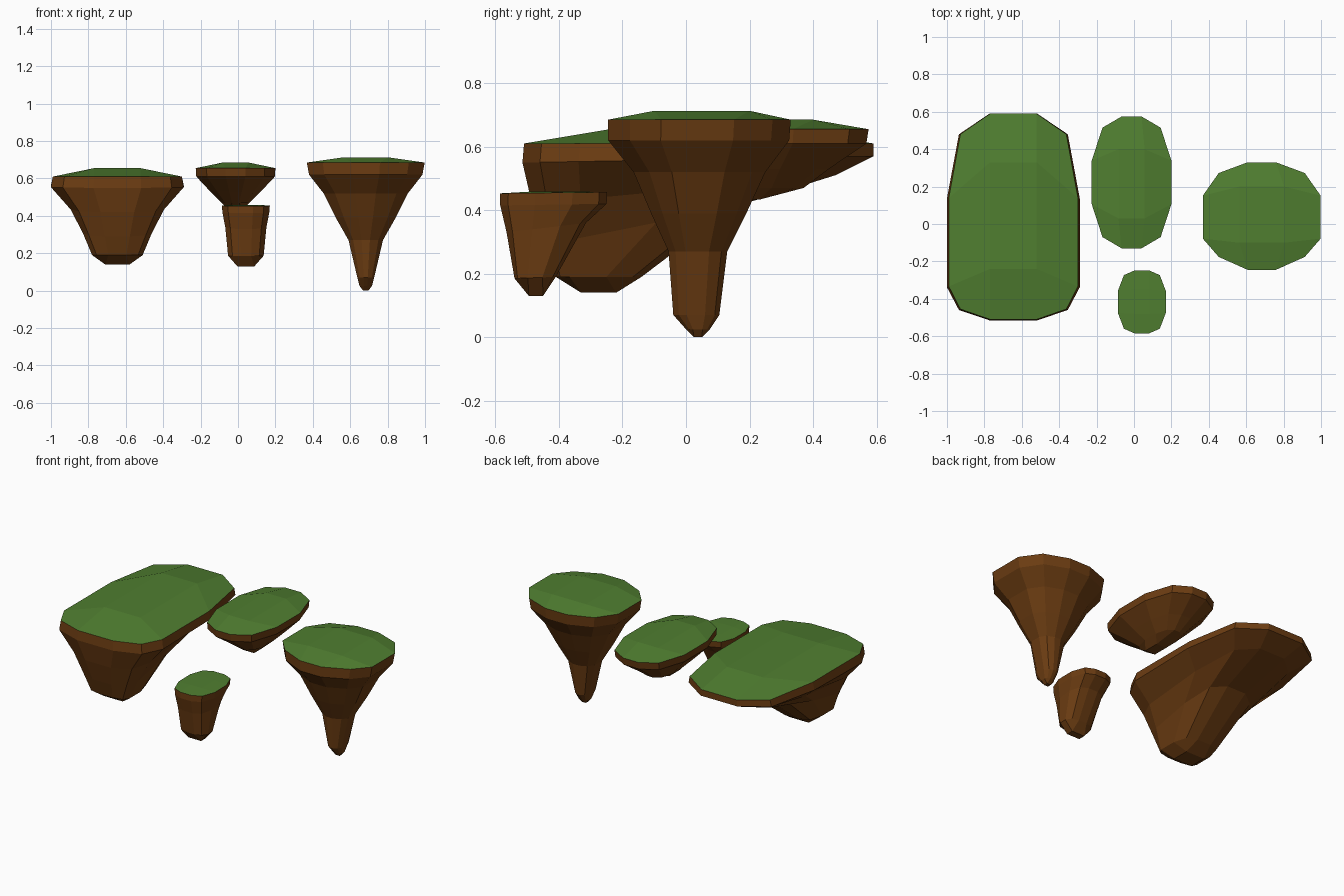
import bpy, bmesh

def material(name, rgb):
    m = bpy.data.materials.new(name)
    m.diffuse_color = (*rgb, 1)
    return m

GRASS = material("grass green", (0.08, 0.21, 0.03))
EARTH = material("earth brown", (0.15, 0.046, 0.006))

def island(name, cx, shape, top, rings, bottom):
    """Loft twelve-sided rings (half width, y front, y back, z front, z back).
    shape = mid x, corner x, corner y front/back, side y front/back (fractions).
    top and bottom are the four inner points of each cap, as a ring."""
    mx, kx, kf, kb, sf, sb = shape
    outline = [(-kx, kf), (-mx, -1), (mx, -1), (kx, kf), (1, sf), (1, sb),
               (kx, kb), (mx, 1), (-mx, 1), (-kx, kb), (-1, sb), (-1, sf)]
    square = [(-1, -1), (1, -1), (1, 1), (-1, 1)]
    bm = bmesh.new()

    def ring(pattern, hx, y0, y1, z0, z1):
        verts = []
        for u, v in pattern:
            t = (v + 1) / 2
            verts.append(bm.verts.new((cx + u * hx, y0 + (y1 - y0) * t, z0 + (z1 - z0) * t)))
        return verts

    def cap(p, q, mat):
        for f in ((p[0], p[1], q[0], p[11]), (p[1], p[2], q[1], q[0]),
                  (p[2], p[3], p[4], q[1]), (q[1], p[4], p[5], q[2]),
                  (q[2], p[5], p[6], p[7]), (q[3], q[2], p[7], p[8]),
                  (p[10], q[3], p[8], p[9]), (p[11], q[0], q[3], p[10]), q):
            bm.faces.new(f).material_index = mat

    loops = [ring(outline, *r) for r in rings]
    for a, b in zip(loops, loops[1:]):
        for i in range(12):
            j = (i + 1) % 12
            bm.faces.new((a[i], b[i], b[j], a[j])).material_index = 1
    cap(loops[0], ring(square, *top), 0)       # grassy top
    cap(loops[-1], ring(square, *bottom), 1)   # root tip
    bmesh.ops.recalc_face_normals(bm, faces=bm.faces)
    me = bpy.data.meshes.new(name)
    bm.to_mesh(me)
    bm.free()
    me.materials.append(GRASS)
    me.materials.append(EARTH)
    bpy.context.collection.objects.link(bpy.data.objects.new(name, me))

# Large island: root under the front, overhang sloping up to the back
island("large_island", -0.645, (0.36, 0.82, -0.9, 0.8, -0.68, 0.18),
       (0.125, -0.24, 0.33, 0.655, 0.655),
       [(0.345, -0.51, 0.59, 0.61, 0.61), (0.355, -0.515, 0.59, 0.55, 0.57),
        (0.25, -0.485, 0.47, 0.42, 0.51), (0.185, -0.445, 0.15, 0.29, 0.41),
        (0.135, -0.41, -0.14, 0.19, 0.19)],
       (0.065, -0.33, -0.22, 0.14, 0.14))

# Tall island: broad top tapering to a long root
island("tall_island", 0.683, (0.24, 0.73, -0.76, 0.8, -0.42, 0.38),
       (0.12, -0.1, 0.2, 0.713, 0.713),
       [(0.315, -0.245, 0.33, 0.685, 0.685), (0.303, -0.245, 0.325, 0.62, 0.62),
        (0.225, -0.165, 0.25, 0.52, 0.52), (0.16, -0.11, 0.19, 0.39, 0.39),
        (0.092, -0.055, 0.13, 0.27, 0.27), (0.045, -0.04, 0.105, 0.07, 0.07),
        (0.033, 0.0, 0.075, 0.025, 0.025)],
       (0.014, 0.025, 0.05, 0.0, 0.0))

# Shallow bowl-shaped island at the back
island("shallow_island", -0.013, (0.25, 0.73, -0.83, 0.83, -0.33, 0.33),
       (0.07, 0.03, 0.4, 0.685, 0.685),
       [(0.213, -0.13, 0.575, 0.655, 0.655), (0.21, -0.125, 0.568, 0.61, 0.61),
        (0.135, -0.01, 0.45, 0.53, 0.53), (0.075, 0.07, 0.37, 0.47, 0.47)],
       (0.035, 0.13, 0.23, 0.433, 0.433))

# Small stubby island at the front
island("small_island", 0.042, (0.3, 0.75, -0.85, 0.85, -0.35, 0.35),
       (0.04, -0.48, -0.35, 0.459, 0.459),
       [(0.128, -0.585, -0.248, 0.453, 0.457), (0.125, -0.585, -0.25, 0.415, 0.42),
        (0.11, -0.565, -0.315, 0.33, 0.36), (0.095, -0.54, -0.41, 0.185, 0.19)],
       (0.045, -0.495, -0.45, 0.13, 0.13))
